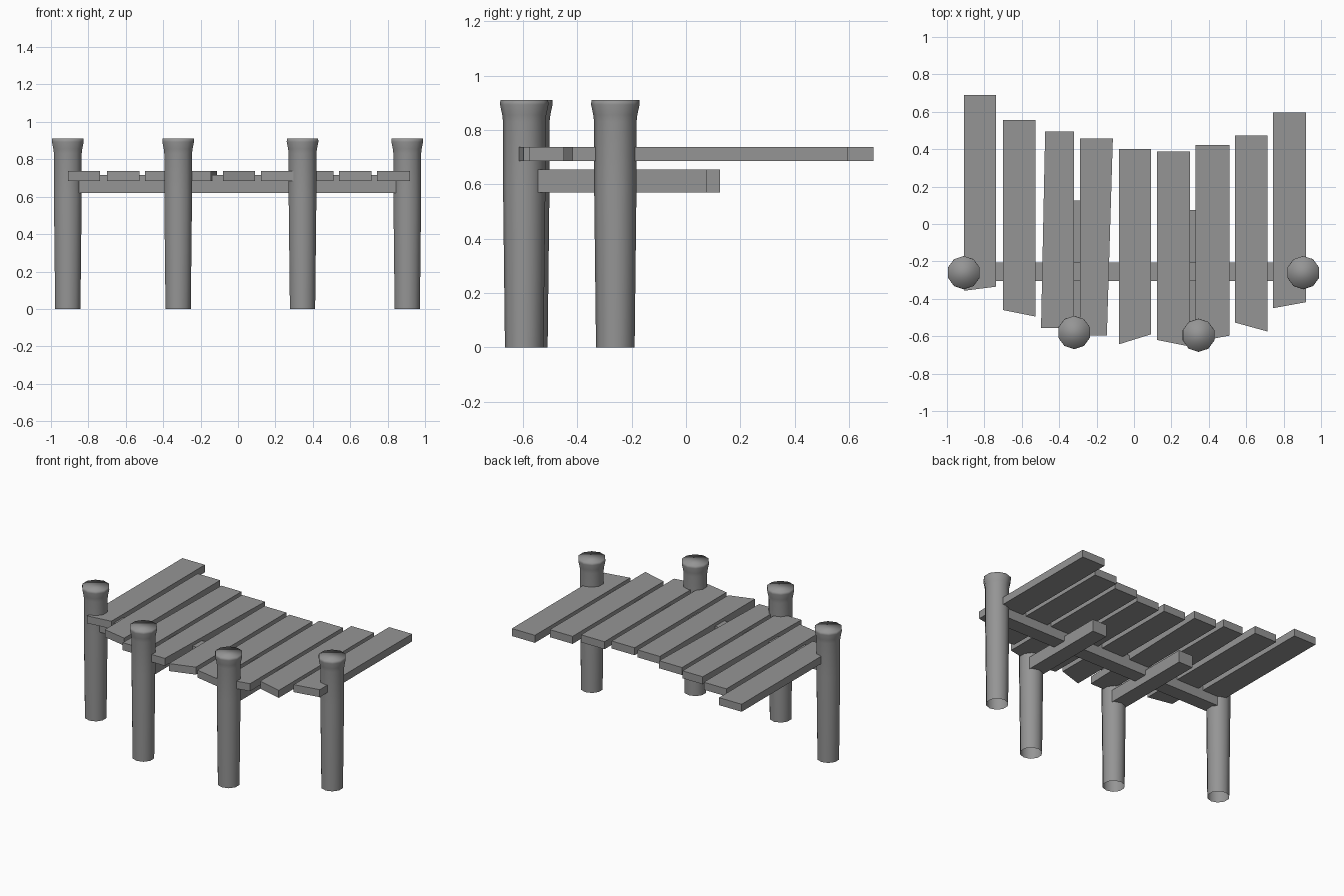
import bpy, bmesh, math
from mathutils import Matrix

cube = bpy.data.objects.get("Cube")
if cube:
    bpy.data.objects.remove(cube)

wood = bpy.data.materials.new("grey wood")
wood.use_nodes = True
GREY = (0.3, 0.3, 0.3, 1)
wood.diffuse_color = GREY
wood.node_tree.nodes["Principled BSDF"].inputs["Base Color"].default_value = GREY


def finish(name, bm):
    bmesh.ops.recalc_face_normals(bm, faces=bm.faces)
    mesh = bpy.data.meshes.new(name)
    bm.to_mesh(mesh)
    bm.free()
    mesh.materials.append(wood)
    obj = bpy.data.objects.new(name, mesh)
    bpy.context.collection.objects.link(obj)
    return obj


def prism(name, outline, z0, z1):
    """Extrude a flat outline upwards from z0 to z1."""
    bm = bmesh.new()
    face = bm.faces.new([bm.verts.new((x, y, z0)) for x, y in outline])
    top = bmesh.ops.extrude_face_region(bm, geom=[face])["geom"]
    verts = [v for v in top if isinstance(v, bmesh.types.BMVert)]
    bmesh.ops.translate(bm, verts=verts, vec=(0, 0, z1 - z0))
    return finish(name, bm)


def box(name, x0, x1, y0, y1, z0, z1):
    return prism(name, [(x0, y0), (x1, y0), (x1, y1), (x0, y1)], z0, z1)


# Posts: tapered, flared at the head, open underneath
PROFILE = [(0.071, 0), (0.078, 0.6), (0.078, 0.83), (0.081, 0.855),
           (0.089, 0.893), (0.088, 0.91)]
SIDES = 10


def post(name, x, y):
    bm = bmesh.new()
    rings = []
    for r, z in PROFILE:
        ring = bmesh.ops.create_circle(bm, segments=SIDES, radius=r,
                                       matrix=Matrix.Translation((x, y, z)))
        rings.append(ring["verts"])
    for a, b in zip(rings, rings[1:]):
        for i in range(SIDES):
            j = (i + 1) % SIDES
            bm.faces.new((a[i], a[j], b[j], b[i]))
    bm.faces.new(rings[-1])
    obj = finish(name, bm)
    for poly in obj.data.polygons:
        poly.use_smooth = True


post("outer_post_right", -0.91, -0.26)
post("inner_post_right", -0.32, -0.58)
post("inner_post_left", 0.345, -0.595)
post("outer_post_left", 0.905, -0.26)

# Supporting beams
box("cross_beam", -0.86, 0.86, -0.305, -0.205, 0.62, 0.715)
box("long_beam_right", -0.375, -0.265, -0.555, 0.125, 0.57, 0.655)
box("long_beam_left", 0.29, 0.40, -0.555, 0.075, 0.57, 0.655)

# Planks: back left x, back right x, back y, front left and right corners
PLANKS = [
    (-0.91, -0.737, 0.69, (-0.91, -0.357), (-0.737, -0.335)),
    (-0.70, -0.527, 0.557, (-0.70, -0.46), (-0.527, -0.495)),
    (-0.475, -0.32, 0.495, (-0.497, -0.555), (-0.32, -0.555)),
    (-0.29, -0.113, 0.457, (-0.29, -0.595), (-0.145, -0.595)),
    (-0.08, 0.09, 0.402, (-0.08, -0.643), (0.09, -0.59)),
    (0.123, 0.30, 0.387, (0.123, -0.62), (0.30, -0.655)),
    (0.33, 0.51, 0.422, (0.33, -0.63), (0.51, -0.597)),
    (0.54, 0.715, 0.472, (0.54, -0.527), (0.715, -0.575)),
    (0.743, 0.92, 0.595, (0.743, -0.45), (0.92, -0.418)),
]
for n, (x0, x1, back, fl, fr) in enumerate(PLANKS, 1):
    prism(f"plank_{n}", [fl, fr, (x1, back), (x0, back)], 0.685, 0.737)
